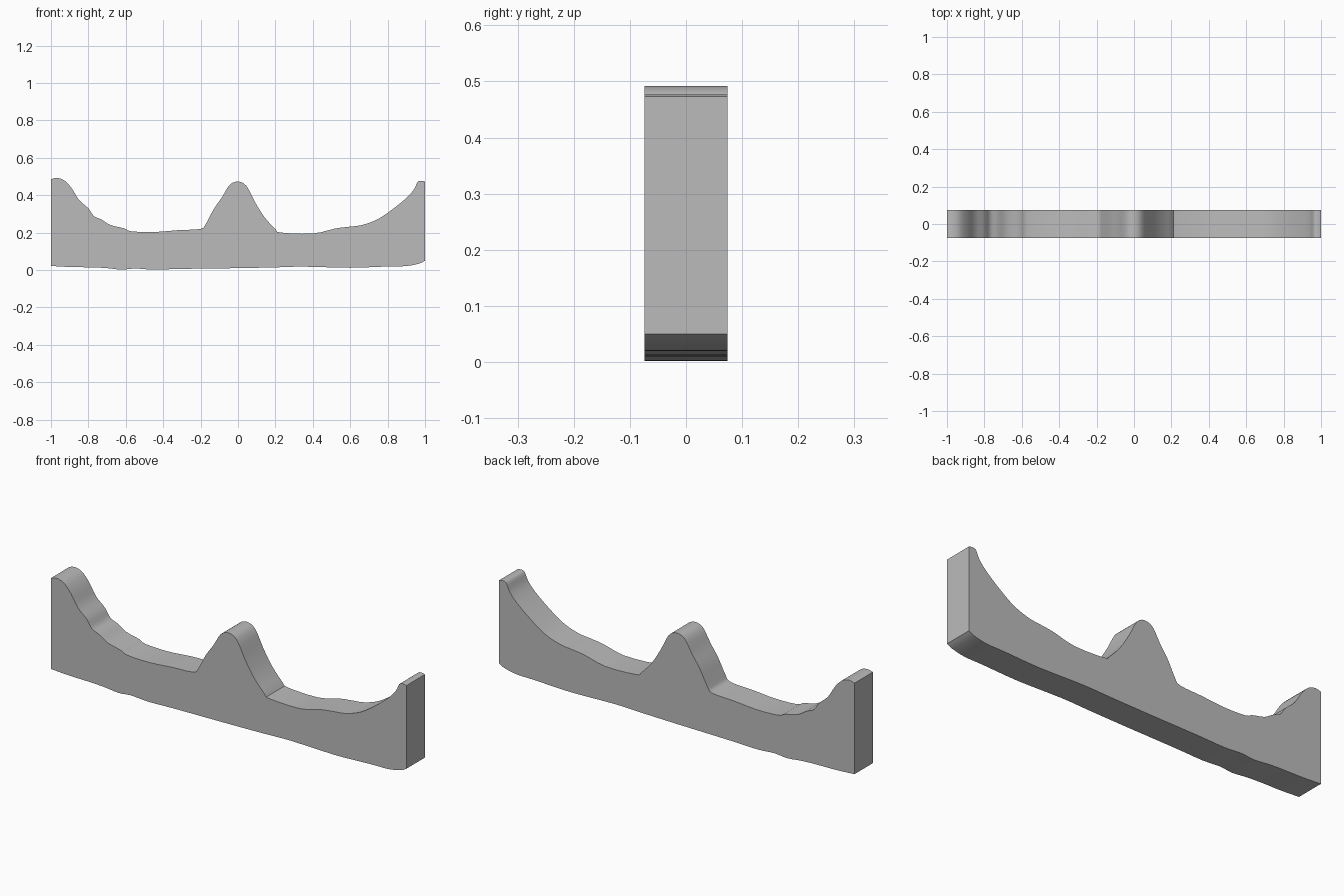
import bpy
import bmesh
import math
from mathutils import Vector

cube = bpy.data.objects.get("Cube")
if cube:
    bpy.data.objects.remove(cube, do_unlink=True)

HALF_DEPTH = 0.074
STEPS = 3

# Upper edge, left to right: end peak, dip, central peak, dip, end peak
top_edge = [
    (-1, .485), (-.97, .492), (-.93, .48), (-.89, .438), (-.85, .375), (-.8, .33),
    (-.77, .288), (-.73, .27), (-.68, .24), (-.61, .223), (-.57, .207), (-.45, .203),
    (-.32, .213), (-.2, .22), (-.17, .25), (-.13, .325), (-.085, .39), (-.045, .455),
    (0, .473), (.045, .45), (.09, .365), (.14, .285), (.2, .218), (.23, .2),
    (.4, .195), (.52, .222), (.6, .232), (.66, .24), (.74, .268), (.82, .32),
    (.9, .385), (.94, .43), (.96, .47), (.98, .477), (1, .473),
]

# Gently uneven underside, right to left
bottom_edge = [
    (1, .05), (.97, .035), (.9, .021), (.8, .019), (.6, .012), (.35, .018),
    (.2, .014), (0, .01), (-.3, .006), (-.45, .002), (-.55, .008), (-.62, .002),
    (-.7, .01), (-.78, .014), (-.9, .016), (-1, .022),
]


def smooth_path(points):
    """Catmull-Rom samples through the given profile points."""
    pts = [Vector(p) for p in points]
    pts = [pts[0]] + pts + [pts[-1]]
    samples = []
    for a, b, c, d in zip(pts, pts[1:], pts[2:], pts[3:]):
        for i in range(STEPS):
            t = i / STEPS
            samples.append(b + (c - a) * (t / 2)
                           + (a * 2 - b * 5 + c * 4 - d) * (t * t / 2)
                           + (b * 3 - a - c * 3 + d) * (t ** 3 / 2))
    return samples + [pts[-1]]


def make_material(name, colour):
    material = bpy.data.materials.new(name)
    material.use_nodes = True
    material.diffuse_color = colour
    material.node_tree.nodes["Principled BSDF"].inputs["Base Color"].default_value = colour
    return material


def extrude_profile(name, outline, material):
    """Fill an outline in the xz plane and extrude it along y."""
    bm = bmesh.new()
    front = bm.faces.new([bm.verts.new((p.x, -HALF_DEPTH, p.y)) for p in outline])
    result = bmesh.ops.extrude_face_region(bm, geom=[front], use_keep_orig=True)
    moved = [v for v in result["geom"] if isinstance(v, bmesh.types.BMVert)]
    bmesh.ops.translate(bm, verts=moved, vec=(0, 2 * HALF_DEPTH, 0))
    bmesh.ops.recalc_face_normals(bm, faces=bm.faces)
    mesh = bpy.data.meshes.new(name)
    bm.to_mesh(mesh)
    bm.free()
    mesh.materials.append(material)
    obj = bpy.data.objects.new(name, mesh)
    bpy.context.collection.objects.link(obj)
    return obj


# Solid slab with the wavy outline, smooth along its rim and sharp at its faces
grey = make_material("plain grey", (0.5, 0.5, 0.5, 1))
outline = smooth_path(top_edge) + smooth_path(bottom_edge)
slab = extrude_profile("crested_slab", outline, grey)
bpy.ops.object.select_all(action="DESELECT")
slab.select_set(True)
bpy.context.view_layer.objects.active = slab
bpy.ops.object.shade_smooth_by_angle(angle=math.radians(40))
